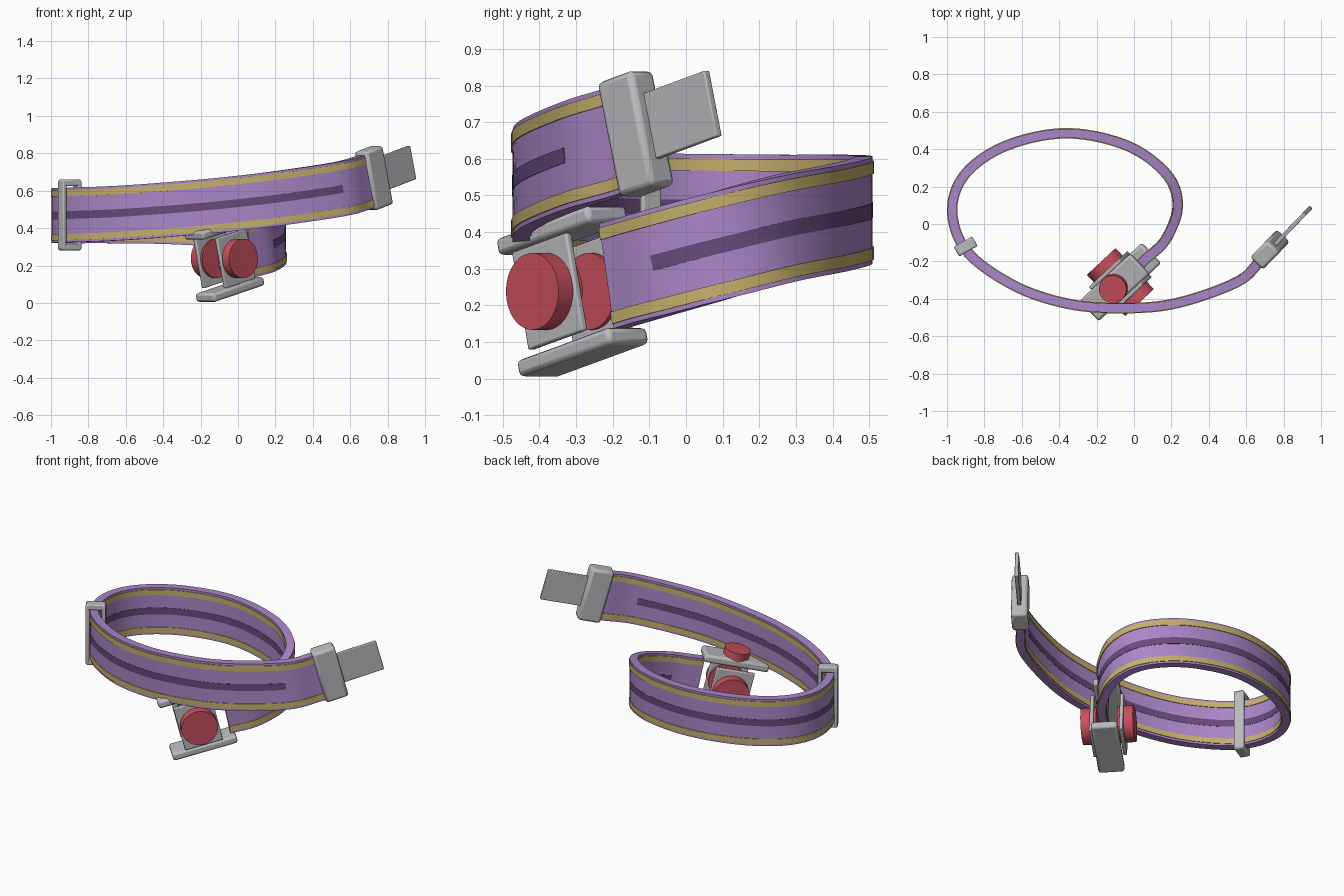
import bpy
import bmesh
from math import radians
from mathutils import Vector, Matrix

cube = bpy.data.objects.get("Cube")
if cube:
    bpy.data.objects.remove(cube)


def material(name, rgb):
    m = bpy.data.materials.new(name)
    m.use_nodes = True
    m.diffuse_color = (*rgb, 1)
    m.node_tree.nodes["Principled BSDF"].inputs["Base Color"].default_value = (*rgb, 1)
    return m


PURPLE = material("purple_fabric", (0.40, 0.24, 0.57))
DARK = material("dark_purple", (0.13, 0.07, 0.20))
GOLD = material("gold_trim", (0.56, 0.43, 0.15))
GREY = material("grey_metal", (0.50, 0.50, 0.52))
RED = material("red_button", (0.57, 0.08, 0.11))
UP = Vector((0, 0, 1))


def add_object(name, bm, mat, bevel=0):
    bmesh.ops.recalc_face_normals(bm, faces=bm.faces)
    mesh = bpy.data.meshes.new(name)
    bm.to_mesh(mesh)
    bm.free()
    mesh.materials.append(mat)
    ob = bpy.data.objects.new(name, mesh)
    bpy.context.collection.objects.link(ob)
    if bevel:
        mod = ob.modifiers.new("Bevel", "BEVEL")
        mod.width, mod.segments = bevel, 2
    bpy.ops.object.select_all(action="DESELECT")
    ob.select_set(True)
    bpy.context.view_layer.objects.active = ob
    bpy.ops.object.shade_smooth_by_angle(angle=radians(35))
    return ob


def frame(origin, yaw, pitch):
    """Local x runs along the part, y across it, z up it."""
    return (Matrix.Translation(origin) @ Matrix.Rotation(radians(yaw), 4, "Z")
            @ Matrix.Rotation(radians(-pitch), 4, "Y"))


def box(name, place, centre, size, mat=GREY, bevel=0.01):
    bm = bmesh.new()
    bmesh.ops.create_cube(bm, size=1, matrix=place @ Matrix.Translation(centre)
                          @ Matrix.Diagonal((*size, 1)))
    return add_object(name, bm, mat, bevel)


def disc(name, place, centre, radius, depth, turn=0):
    bm = bmesh.new()
    bmesh.ops.create_cone(bm, cap_ends=True, segments=40, radius1=radius, radius2=radius,
                          depth=depth, matrix=place @ Matrix.Translation(centre)
                          @ Matrix.Rotation(radians(turn), 4, "X"))
    return add_object(name, bm, RED)


# Strap path, from the socket round the loop to the tongue
knots = [Vector(p) for p in (
    (0.05, -0.20, 0.28), (0.17, -0.08, 0.315), (0.232, 0.10, 0.365), (0.17, 0.27, 0.41),
    (-0.04, 0.42, 0.44), (-0.36, 0.485, 0.46), (-0.68, 0.42, 0.465), (-0.90, 0.27, 0.465),
    (-0.972, 0.07, 0.467), (-0.89, -0.15, 0.47), (-0.64, -0.33, 0.48), (-0.36, -0.425, 0.50),
    (-0.08, -0.45, 0.525), (0.22, -0.425, 0.56), (0.55, -0.31, 0.61), (0.69, -0.18, 0.65))]
STEPS = 10


def spline(points):
    ends = [2 * points[0] - points[1]] + points + [2 * points[-1] - points[-2]]
    out = []
    for a, b, c, d in zip(ends, ends[1:], ends[2:], ends[3:]):
        for i in range(STEPS):
            t = i / STEPS
            out.append(0.5 * (2 * b + (c - a) * t + (2 * a - 5 * b + 4 * c - d) * t ** 2
                              + (3 * b - a - 3 * c + d) * t ** 3))
    return out + [points[-1]]


path = spline(knots)


def band(name, first, last, thick, height, offset, mat):
    """Sweep a rectangle along part of the strap path."""
    bm = bmesh.new()
    rings = []
    for i in range(first, last + 1):
        tangent = (path[min(i + 1, len(path) - 1)] - path[max(i - 1, 0)]).normalized()
        side = tangent.cross(UP).normalized()
        up = side.cross(tangent)
        rings.append([bm.verts.new(path[i] + side * thick * s / 2
                                   + up * (offset + height * h / 2))
                      for s, h in ((-1, -1), (1, -1), (1, 1), (-1, 1))])
    for r, q in zip(rings, rings[1:]):
        for k in range(4):
            bm.faces.new((r[k], r[k - 1], q[k - 1], q[k]))
    bm.faces.new(rings[0])
    bm.faces.new(rings[-1])
    return add_object(name, bm, mat)


end = len(path) - 1
band("strap", 0, end, 0.048, 0.292, 0, PURPLE)
band("upper_trim", 0, end, 0.056, 0.033, 0.117, GOLD)
band("lower_trim", 0, end, 0.056, 0.033, -0.117, GOLD)
band("centre_stripe", STEPS, end - STEPS, 0.051, 0.042, 0, DARK)

# Tongue with its grip
tongue = frame((0.727, -0.137, 0.668), 46, 15)
box("tongue_grip", tongue, (0, 0, 0), (0.135, 0.095, 0.325), bevel=0.016)
box("tongue_plate", tongue, (0.18, 0, 0.005), (0.25, 0.022, 0.185), bevel=0.004)

# Rectangular keeper loop round the strap
keeper = frame((-0.90, -0.12, 0.47), 30, 0)
for side, label in ((-1, "outer"), (1, "inner")):
    box("keeper_post_" + label, keeper, (side * 0.046, 0, 0), (0.022, 0.06, 0.37), bevel=0.006)
for side, label in ((-1, "bottom"), (1, "top")):
    box("keeper_bar_" + label, keeper, (0, 0, side * 0.172), (0.11, 0.058, 0.036), bevel=0.008)

# Socket: two end plates and two cheeks, with buttons
socket = frame((-0.073, -0.31, 0.238), 43, 14)
for side, label in ((-1, "bottom"), (1, "top")):
    box("socket_plate_" + label, socket, (0, 0, side * 0.171), (0.38, 0.15, 0.048), bevel=0.014)
for side, label in ((-1, "right"), (1, "left")):
    box("socket_cheek_" + label, socket, (0, side * 0.085, 0), (0.225, 0.022, 0.275), bevel=0.006)
    disc("side_button_" + label, socket, (0, side * 0.105, 0), 0.105, 0.09, 90)
disc("top_button", socket, (0, 0, 0.20), 0.075, 0.07)
